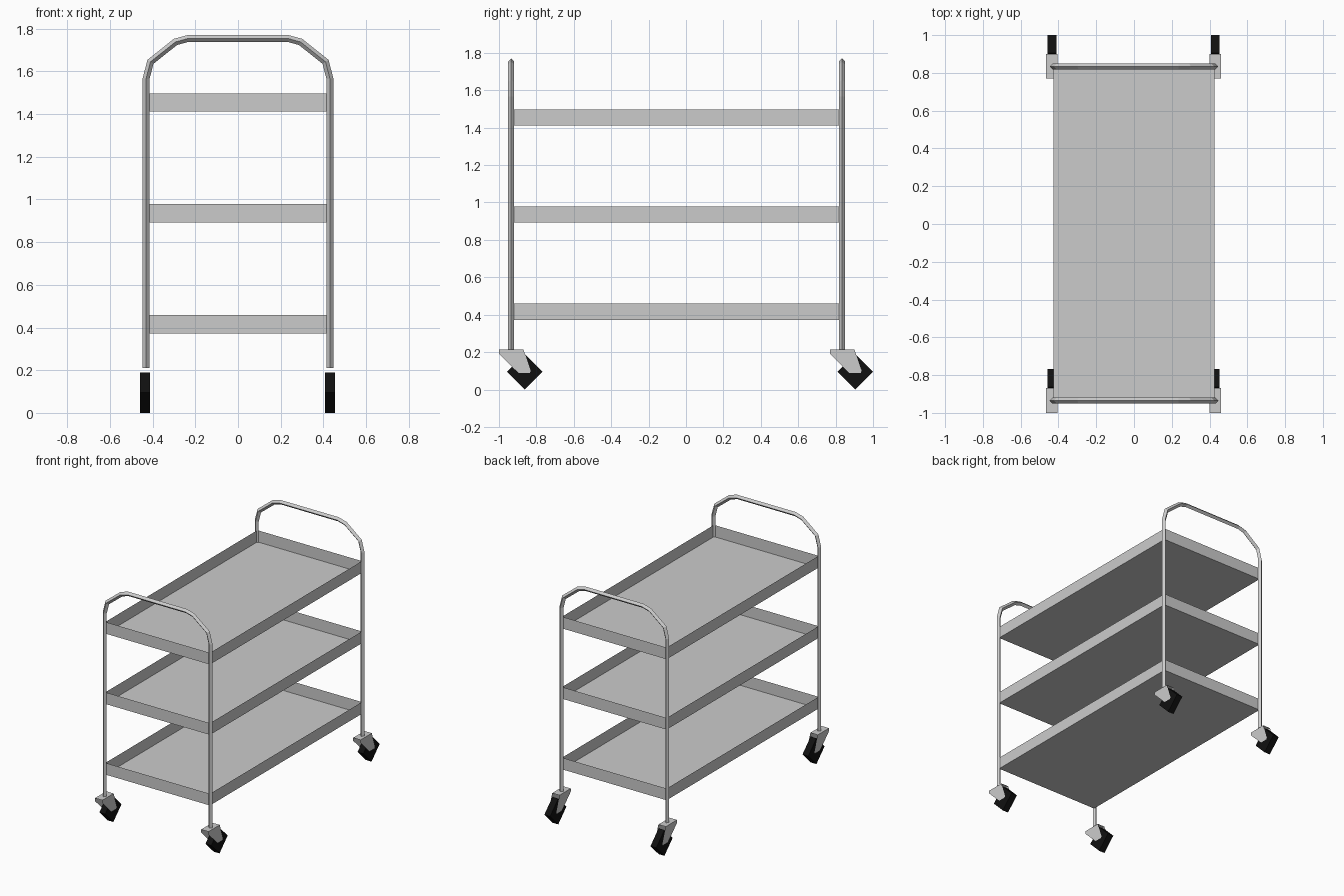
import bpy, math
from mathutils import Vector

if "Cube" in bpy.data.objects:
    bpy.data.objects.remove(bpy.data.objects["Cube"])

FRONT_Y, BACK_Y = -0.935, 0.834
black = bpy.data.materials.new("black_rubber")
black.diffuse_color = (0.005, 0.005, 0.005, 1)
black.use_nodes = True
black.node_tree.nodes["Principled BSDF"].inputs["Base Color"].default_value = black.diffuse_color


def make(name, verts, faces, mat=None):
    mesh = bpy.data.meshes.new(name)
    mesh.from_pydata([tuple(v) for v in verts], [], faces)
    mesh.update()
    if mat:
        mesh.materials.append(mat)
    obj = bpy.data.objects.new(name, mesh)
    bpy.context.collection.objects.link(obj)
    return obj


def hoop(name, y, r=0.016):
    # four-sided tube swept along a mirrored path in the xz plane
    half = [(0.431, 0.21), (0.431, 1.565), (0.41, 1.645), (0.293, 1.738), (0.235, 1.754)]
    path = [Vector((-x, z)) for x, z in half] + [Vector(p) for p in reversed(half)]
    n = len(path)
    verts, faces = [], []
    for i, p in enumerate(path):
        a = (p - path[i - 1]).normalized() if i > 0 else None
        b = (path[i + 1] - p).normalized() if i < n - 1 else None
        t = ((a or b) + (b or a)).normalized()
        k = r / t.dot(a or b)
        nx, nz = -t.y * k, t.x * k
        verts += [(p.x + nx, y, p.y + nz), (p.x, y + r, p.y),
                  (p.x - nx, y, p.y - nz), (p.x, y - r, p.y)]
    for i in range(n - 1):
        for j in range(4):
            k = (j + 1) % 4
            faces.append((i * 4 + j, i * 4 + k, i * 4 + 4 + k, i * 4 + 4 + j))
    faces += [(3, 2, 1, 0), tuple(range(4 * n - 4, 4 * n))]
    return make(name, verts, faces)


def tray(name, z0, z1, x=0.426):
    # open sheet tray: floor and four walls
    corners = [(-x, FRONT_Y), (x, FRONT_Y), (x, BACK_Y), (-x, BACK_Y)]
    verts = [(a, b, z) for z in (z0, z1) for a, b in corners]
    faces = [(3, 2, 1, 0)] + [(i, (i + 1) % 4, 4 + (i + 1) % 4, 4 + i) for i in range(4)]
    return make(name, verts, faces)


def caster(name, x, y):
    # sheet bracket: top plate and two cheeks, open front and back
    side = [(-0.065, 0.214), (-0.065, 0.192), (0.04, 0.088), (0.10, 0.088),
            (0.105, 0.10), (0.066, 0.214)]
    m, w = len(side), 0.03
    verts = [(x + s * w, y + a, z) for s in (-1, 1) for a, z in side]
    make(name + "_bracket", verts,
         [tuple(reversed(range(m))), tuple(range(m, 2 * m)), (0, m, 2 * m - 1, m - 1)])
    # four-sided wheel standing on its corner
    cy, cz, r, h = y + 0.072, 0.095, 0.095, 0.0235
    verts = [(x + s * h, cy + r * math.cos(i * math.pi / 2), cz + r * math.sin(i * math.pi / 2))
             for s in (-1, 1) for i in range(4)]
    faces = [(3, 2, 1, 0), (4, 5, 6, 7)]
    faces += [(i, (i + 1) % 4, 4 + (i + 1) % 4, 4 + i) for i in range(4)]
    make(name + "_wheel", verts, faces, black)


for label, y in (("front", FRONT_Y), ("back", BACK_Y)):
    hoop(label + "_frame", y)
    caster(label + "_left_caster", -0.435, y)
    caster(label + "_right_caster", 0.430, y)

for label, z in (("bottom", 0.373), ("middle", 0.893), ("top", 1.411)):
    tray(label + "_tray", z, z + 0.086)
